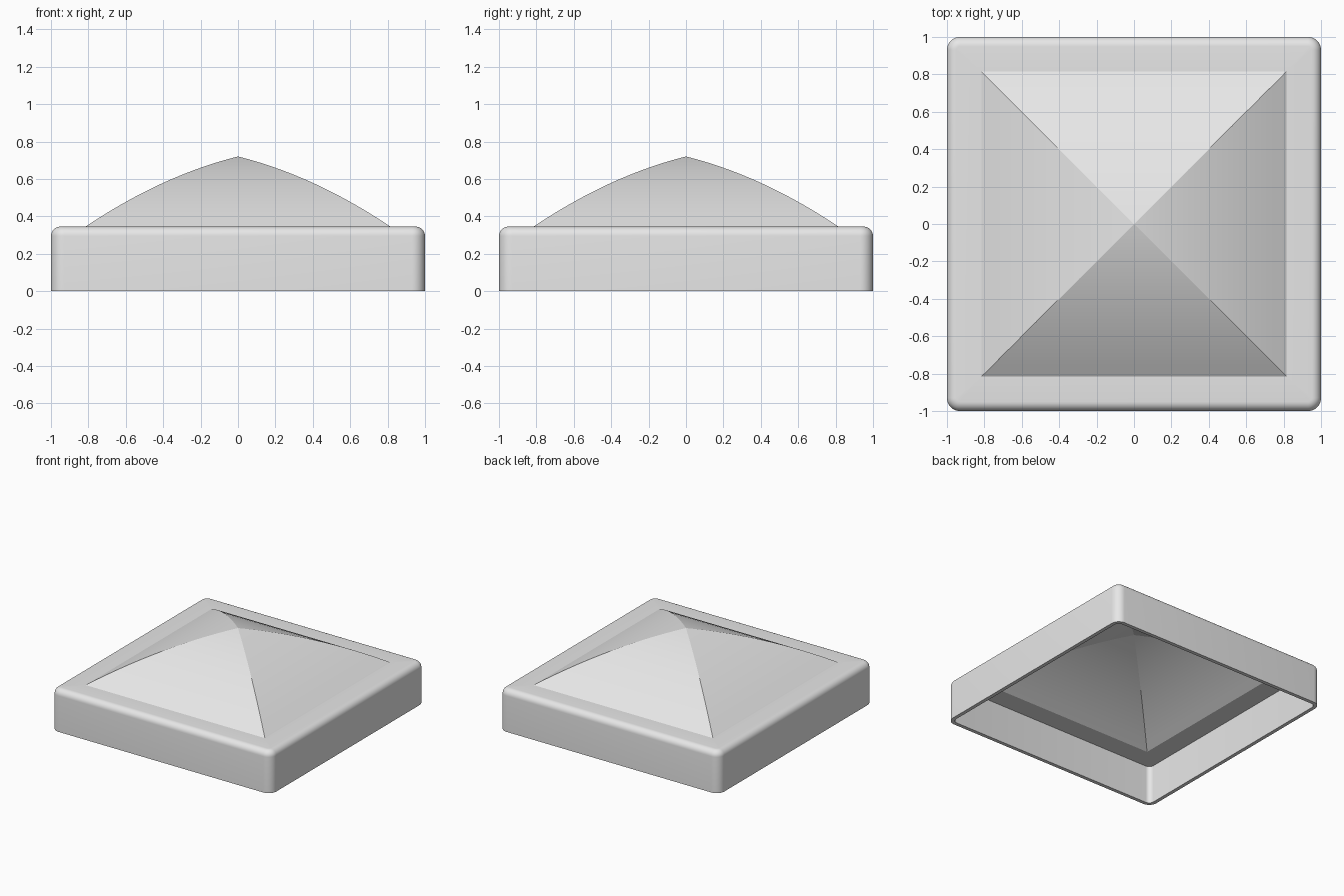
import bpy
import bmesh
from math import sin, cos, pi, radians

if "Cube" in bpy.data.objects:
    bpy.data.objects.remove(bpy.data.objects["Cube"], do_unlink=True)

grey = bpy.data.materials.new("plain grey")
grey.use_nodes = True
colour = (0.8, 0.8, 0.8, 1)
grey.diffuse_color = colour
grey.node_tree.nodes["Principled BSDF"].inputs["Base Color"].default_value = colour

STEPS = 8  # segments in each rounded corner


def square_loop(bm, half, z, radius):
    """Square outline with rounded corners; radius 0 gives sharp corners."""
    verts = []
    for corner, (sx, sy) in enumerate([(1, 1), (-1, 1), (-1, -1), (1, -1)]):
        for i in range(STEPS + 1):
            a = (corner + i / STEPS) * pi / 2
            verts.append(bm.verts.new((sx * (half - radius) + radius * cos(a),
                                       sy * (half - radius) + radius * sin(a), z)))
    return verts


def roof(half, base, apex, bulge, count=14):
    """Bowed pyramid profile from its base to its tip."""
    rows = []
    for i in range(count + 1):
        t = i / count
        rows.append((half * (1 - t), base + (apex - base) * t + 4 * bulge * t * (1 - t), 0))
    return rows


# Outer shell: wall, rounded shoulder, flat ledge, bowed roof
WALL, TOP, FILLET, CORNER = 0.03, 0.345, 0.05, 0.07
outer = [(1, 0, CORNER)]
for i in range(STEPS + 1):
    a = i / STEPS * pi / 2
    inset = FILLET * (1 - cos(a))
    outer.append((1 - inset, TOP - FILLET * (1 - sin(a)), CORNER - inset))
outer += roof(0.815, TOP, 0.72, 0.043)

# Hollow underside: inner wall, ledge underside, inner roof
inner_top = TOP - WALL
inner = [(1 - WALL, 0, CORNER - WALL), (1 - WALL, inner_top, CORNER - WALL)]
inner += roof(0.80, inner_top, 0.68, 0.043)

# Skin the closed section from the tip, around the rim, to the inner tip
bm = bmesh.new()
loops = [square_loop(bm, *row) for row in outer[::-1] + inner]
for low, high in zip(loops, loops[1:]):
    n = len(low)
    for i in range(n):
        j = (i + 1) % n
        bm.faces.new((low[i], low[j], high[j], high[i]))
bmesh.ops.remove_doubles(bm, verts=bm.verts, dist=0.0001)
bmesh.ops.recalc_face_normals(bm, faces=bm.faces)

mesh = bpy.data.meshes.new("post_cap")
bm.to_mesh(mesh)
bm.free()
mesh.materials.append(grey)
cap = bpy.data.objects.new("post_cap", mesh)
bpy.context.collection.objects.link(cap)

# Smooth rounded edges while keeping the roof hips and rims crisp
bpy.ops.object.select_all(action="DESELECT")
cap.select_set(True)
bpy.context.view_layer.objects.active = cap
bpy.ops.object.shade_smooth_by_angle(angle=radians(20))
